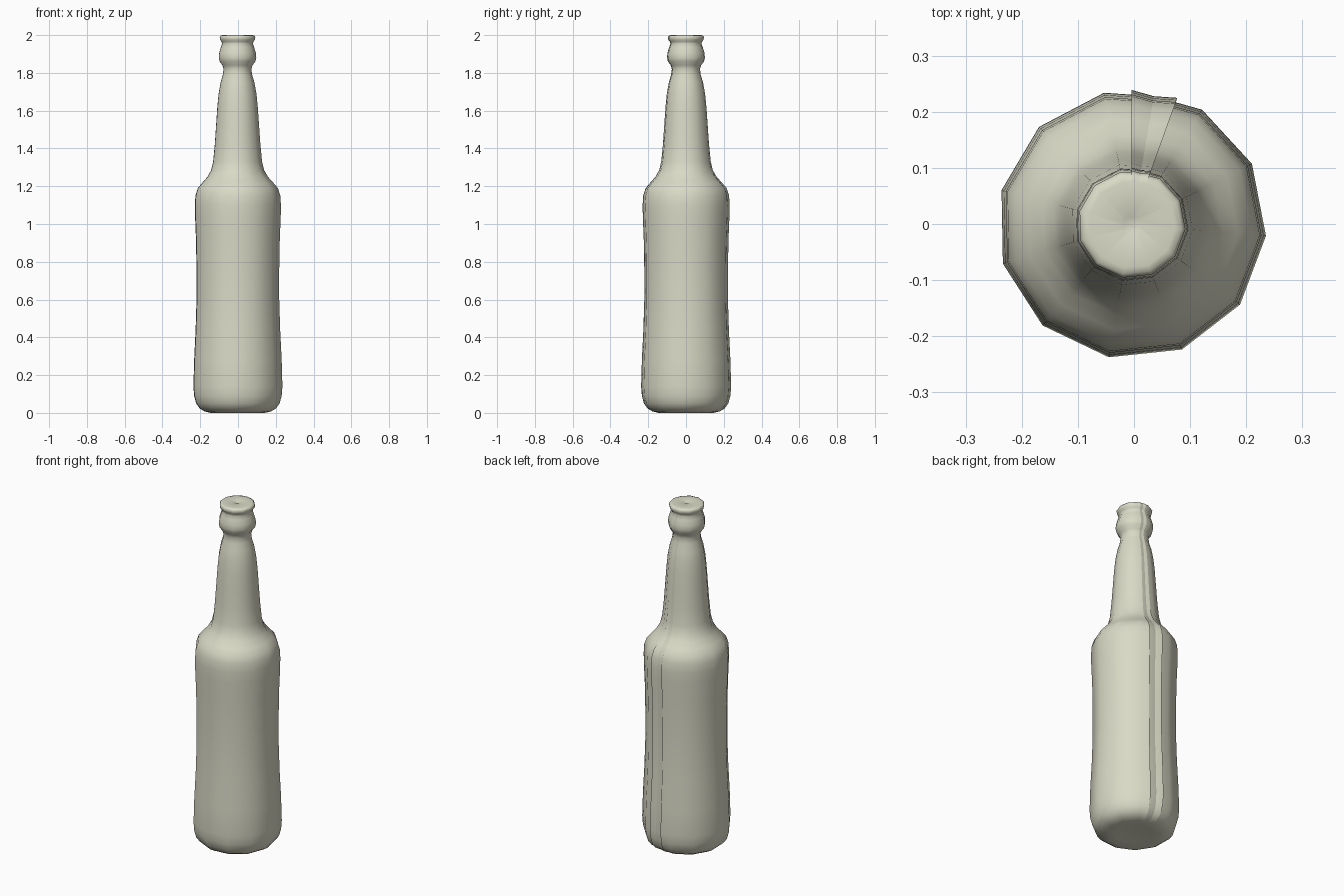
import bpy, bmesh, math

# Bottle profile as (radius, height), from base centre to cap centre
PROFILE = [
    (0, 0.008), (0.10, 0.004), (0.145, 0), (0.18, 0.008), (0.206, 0.024), (0.225, 0.05),
    (0.236, 0.09), (0.24, 0.14), (0.236, 0.28), (0.228, 0.44), (0.223, 0.60),
    (0.223, 0.76), (0.226, 0.92), (0.231, 1.04), (0.232, 1.10), (0.229, 1.15),
    (0.216, 1.19), (0.19, 1.22), (0.163, 1.25), (0.143, 1.285), (0.132, 1.33),
    (0.123, 1.42), (0.116, 1.52), (0.109, 1.62), (0.102, 1.69), (0.091, 1.75),
    (0.079, 1.79), (0.075, 1.82), (0.081, 1.84), (0.096, 1.86), (0.101, 1.88),
    (0.099, 1.905), (0.090, 1.935), (0.083, 1.955), (0.086, 1.965), (0.094, 1.975),
    (0.096, 1.99), (0.090, 1.998), (0.078, 2.0), (0.014, 2.0), (0, 1.99),
]
STEPS = 12
START, SWEEP = math.radians(70.2), math.radians(380)   # sweep overlaps itself at the back
CX, CY = -0.004, -0.001

glass = bpy.data.materials.new("pale_grey_beige")
glass.diffuse_color = (0.70, 0.70, 0.57, 1)

# Lathe the profile into an open, overlapping shell
bm = bmesh.new()
rings = []
for i in range(STEPS + 1):
    a = START + SWEEP * i / STEPS
    rings.append([bm.verts.new((CX + r * math.cos(a), CY + r * math.sin(a), z))
                  for r, z in PROFILE])
for left, right in zip(rings, rings[1:]):
    for k in range(len(PROFILE) - 1):
        bm.faces.new((left[k], right[k], right[k + 1], left[k + 1]))
bmesh.ops.remove_doubles(bm, verts=bm.verts[:], dist=1e-5)   # join the two poles
for f in bm.faces:
    f.smooth = True

mesh = bpy.data.meshes.new("bottle")
bm.to_mesh(mesh)
bm.free()
mesh.materials.append(glass)
bpy.context.collection.objects.link(bpy.data.objects.new("bottle", mesh))
